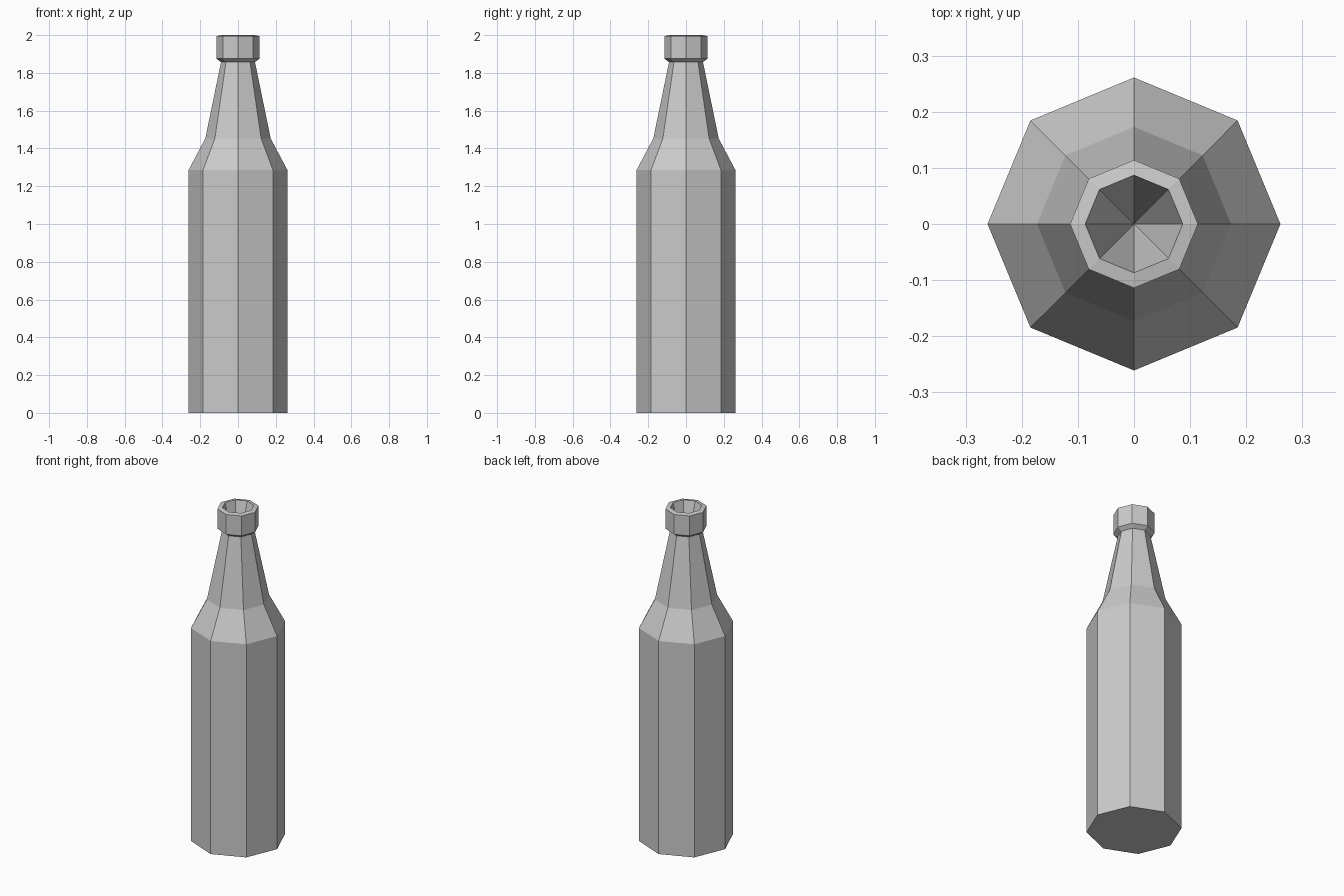
import bpy
import bmesh
from math import cos, sin, tau

SIDES = 8

old = bpy.data.objects.get("Cube")
if old:
    bpy.data.objects.remove(old, do_unlink=True)

# Plain grey material
grey = bpy.data.materials.new("plain_grey")
grey.use_nodes = True
colour = (0.6, 0.6, 0.6, 1)
grey.diffuse_color = colour
grey.node_tree.nodes["Principled BSDF"].inputs["Base Color"].default_value = colour

# Bottle outline as (radius, height), from the base up to the lip
profile = [
    (0.261, 0.0),     # base
    (0.261, 1.287),   # top of body
    (0.173, 1.453),   # top of shoulder
    (0.09, 1.857),    # top of neck
    (0.114, 1.875),   # underside of collar
    (0.114, 1.995),   # outer lip
    (0.087, 2.0),     # inner lip
]
mouth_bottom = 1.68


def ring(bm, radius, z):
    return [bm.verts.new((radius * cos(tau * i / SIDES), radius * sin(tau * i / SIDES), z))
            for i in range(SIDES)]


bm = bmesh.new()
rings = [ring(bm, r, z) for r, z in profile]

# Flat base and faceted walls
bm.faces.new(reversed(rings[0]))
for low, high in zip(rings, rings[1:]):
    for i in range(SIDES):
        j = (i + 1) % SIDES
        bm.faces.new((low[i], low[j], high[j], high[i]))

# Hollow mouth tapering to a point inside the neck
tip = bm.verts.new((0, 0, mouth_bottom))
for i in range(SIDES):
    bm.faces.new((rings[-1][i], rings[-1][(i + 1) % SIDES], tip))

mesh = bpy.data.meshes.new("bottle")
bm.to_mesh(mesh)
bm.free()
mesh.materials.append(grey)
bottle = bpy.data.objects.new("bottle", mesh)
bpy.context.collection.objects.link(bottle)
